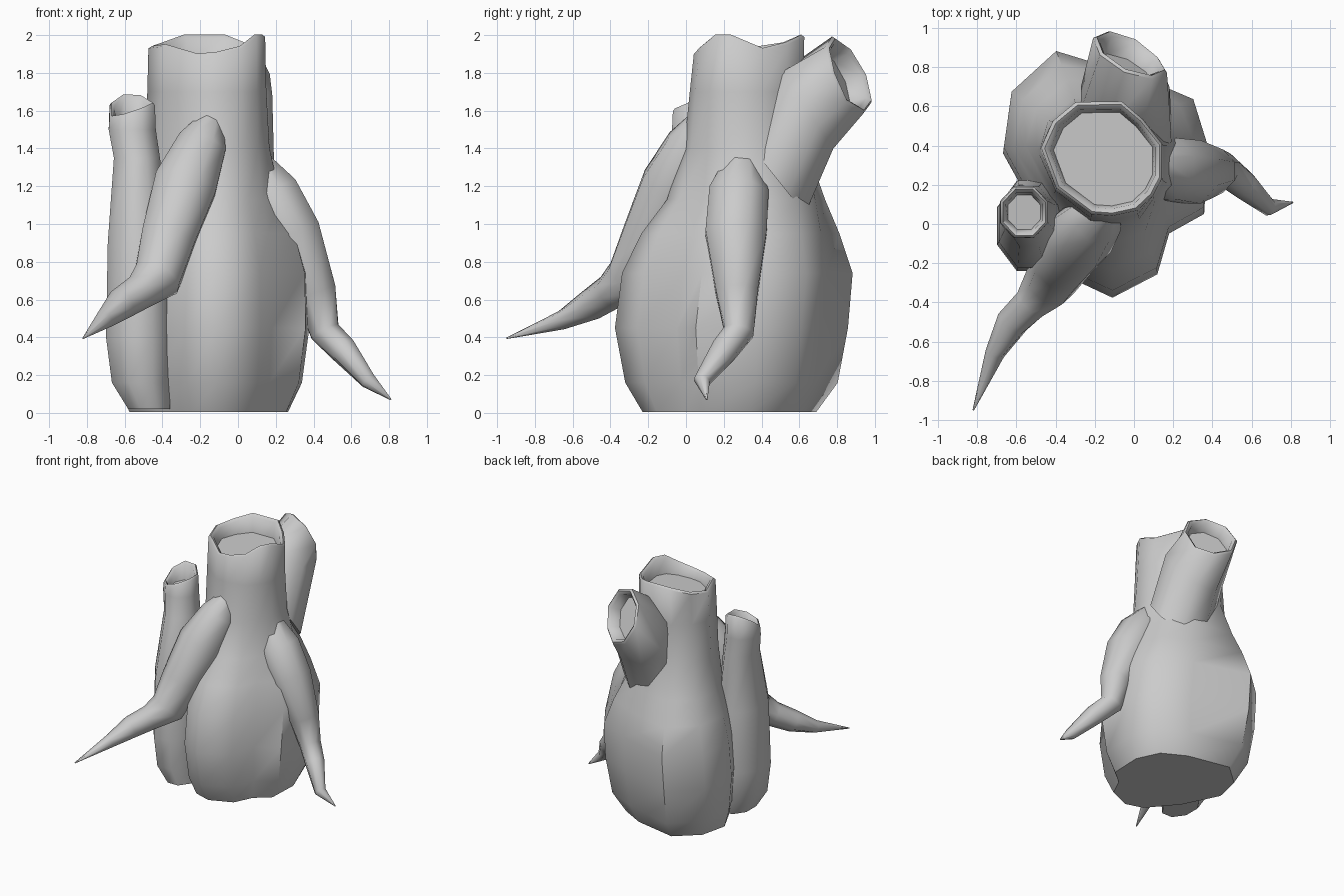
import bpy, bmesh, math
from mathutils import Vector

cube = bpy.data.objects.get("Cube")
if cube:
    bpy.data.objects.remove(cube, do_unlink=True)

clay = bpy.data.materials.new("grey_clay")
clay.use_nodes = True
clay.diffuse_color = (0.6, 0.6, 0.6, 1)
clay.node_tree.nodes["Principled BSDF"].inputs["Base Color"].default_value = (0.6, 0.6, 0.6, 1)

SIDES = 8
UP = Vector((0, 0, 1))


def ring(centre, normal, rx, ry):
    """Points of an eight-sided elliptical ring facing along its normal."""
    turn = UP.rotation_difference(Vector(normal).normalized())
    angles = [math.tau * (i + 0.5) / SIDES for i in range(SIDES)]
    return [Vector(centre) + turn @ Vector((rx * math.cos(a), ry * math.sin(a), 0)) for a in angles]


def add_cup(layers, normal, jag, wall, depth):
    """Make the last ring an uneven lip with a hollow cup inside it."""
    axis = Vector(normal).normalized()
    flat = layers.pop()
    centre = sum(flat, Vector()) / len(flat)
    radius = sum((p - centre).length for p in flat) / len(flat)
    for inset, drop, keep in ((0, 0, 1), (0.4, -0.012, 1), (1, 0.005, 1), (1.4, depth, 0.3)):
        scale = 1 - inset * wall / radius
        layers.append([centre + (p - centre) * scale + axis * (j * keep - drop)
                       for p, j in zip(flat, jag)])


def loft(name, layers):
    """Skin a stack of rings, close both ends and shade smoothly."""
    bm = bmesh.new()
    loops = [[bm.verts.new(p) for p in layer] for layer in layers]
    for low, high in zip(loops, loops[1:]):
        for i in range(len(low)):
            j = (i + 1) % len(low)
            bm.faces.new((low[i], low[j], high[j], high[i]))
    bm.faces.new(loops[0][::-1])
    bm.faces.new(loops[-1])
    bmesh.ops.recalc_face_normals(bm, faces=bm.faces)
    for f in bm.faces:
        f.smooth = True
    mesh = bpy.data.meshes.new(name)
    bm.to_mesh(mesh)
    bm.free()
    mesh.set_sharp_from_angle(angle=math.radians(55))
    mesh.materials.append(clay)
    bpy.context.collection.objects.link(bpy.data.objects.new(name, mesh))


def limb(name, path):
    """Tapered limb from tip to root; path holds x, y, z, radius."""
    pts = [Vector(p[:3]) for p in path]
    layers = []
    for i, p in enumerate(path):
        along = pts[min(i + 1, len(pts) - 1)] - pts[max(i - 1, 0)]
        layers.append(ring(pts[i], along, p[3], p[3]))
    loft(name, layers)


# Lobed belly outline blending upward into a round neck
belly = [(-0.28, -0.28), (-0.11, -0.36), (0.12, -0.24), (0.18, -0.03), (0.36, 0.07), (0.38, 0.40),
         (0.31, 0.63), (0.05, 0.74), (-0.40, 0.88), (-0.63, 0.67), (-0.67, 0.38), (-0.47, 0.02)]
neck = [(-0.22, 0.03), (-0.11, 0.02), (0.02, 0.05), (0.10, 0.13), (0.15, 0.22), (0.15, 0.40),
        (0.05, 0.53), (-0.06, 0.62), (-0.30, 0.62), (-0.42, 0.52), (-0.48, 0.38), (-0.40, 0.17)]
# height, share of belly, shift towards the back
profile = [(0.005, 0.5, -0.06), (0.16, 0.82, -0.03), (0.45, 0.99, -0.02), (0.74, 0.97, 0.01),
           (0.95, 0.7, 0.01), (1.13, 0.37, 0.02), (1.4, 0.08, 0), (1.7, 0, 0), (1.95, -0.03, 0.01)]
body = [[Vector((*Vector(n).lerp(Vector(b), mix), z)) + Vector((0, shift, 0))
         for n, b in zip(neck, belly)] for z, mix, shift in profile]
add_cup(body, UP, (-0.06, -0.05, -0.02, 0.04, 0.04, -0.03, 0, 0.04, 0.04, 0, -0.02, -0.01),
        wall=0.04, depth=0.1)
loft("body", body)

# Slim upright tube beside the body
tube = [ring(c, UP, rx, ry) for c, rx, ry in [
    ((-0.47, -0.02, 0.02), 0.12, 0.17),
    ((-0.515, -0.02, 0.16), 0.165, 0.22),
    ((-0.525, -0.01, 0.4), 0.188, 0.25),
    ((-0.525, 0.0, 0.9), 0.178, 0.24),
    ((-0.535, 0.04, 1.35), 0.132, 0.165),
    ((-0.56, 0.06, 1.5), 0.135, 0.145),
    ((-0.56, 0.06, 1.63), 0.13, 0.14)]]
add_cup(tube, UP, (0, 0.04, 0.045, 0, -0.07, -0.06, -0.03, 0), wall=0.03, depth=0.1)
loft("side_tube", tube)

# Spout leaning out of the back, its mouth turned a little to the left
mouth = (0.35, 0.87, 0.37)
spout = [ring((-0.04, 0.48, 1.24), (0, 0.75, 0.6), 0.25, 0.26),
         ring((-0.045, 0.64, 1.6), (0, 0.82, 0.57), 0.245, 0.265),
         ring((-0.02, 0.86, 1.79), mouth, 0.205, 0.225)]
add_cup(spout, mouth, (-0.02, 0, 0.01, 0.01, 0, -0.01, -0.01, -0.01), wall=0.04, depth=0.09)
loft("back_spout", spout)

# Two drooping pointed arms
limb("right_arm", [
    (-0.82, -0.95, 0.395, 0.004),
    (-0.71, -0.66, 0.49, 0.05),
    (-0.62, -0.50, 0.575, 0.085),
    (-0.52, -0.40, 0.64, 0.095),
    (-0.43, -0.30, 0.71, 0.135),
    (-0.37, -0.20, 0.92, 0.155),
    (-0.28, -0.07, 1.2, 0.18),
    (-0.19, 0.03, 1.42, 0.14),
    (-0.14, 0.08, 1.55, 0.07),
])
limb("left_arm", [
    (0.81, 0.11, 0.07, 0.004),
    (0.69, 0.085, 0.17, 0.045),
    (0.56, 0.20, 0.33, 0.075),
    (0.46, 0.28, 0.43, 0.085),
    (0.41, 0.27, 0.64, 0.12),
    (0.28, 0.265, 0.94, 0.175),
    (0.165, 0.28, 1.16, 0.17),
    (0.07, 0.30, 1.35, 0.085),
])
